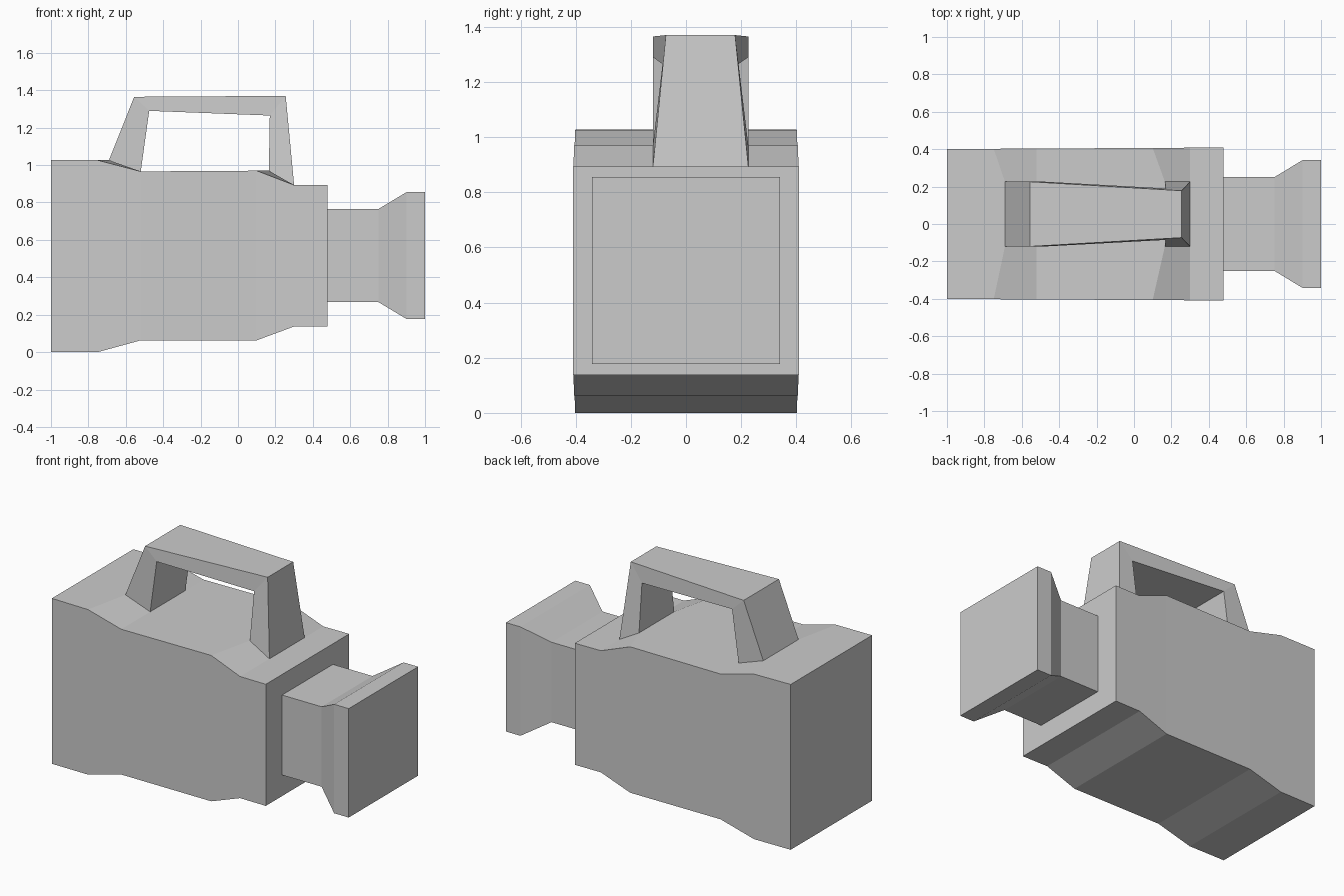
import bpy
import bmesh

if "Cube" in bpy.data.objects:
    bpy.data.objects.remove(bpy.data.objects["Cube"])


def loft(name, rings):
    """Skin a list of equal-length point rings and cap both ends."""
    bm = bmesh.new()
    rows = [[bm.verts.new(p) for p in ring] for ring in rings]
    for a, b in zip(rows, rows[1:]):
        n = len(a)
        for i in range(n):
            j = (i + 1) % n
            bm.faces.new((a[i], a[j], b[j], b[i]))
    bm.faces.new(rows[0])
    bm.faces.new(rows[-1])
    bmesh.ops.recalc_face_normals(bm, faces=bm.faces[:])
    mesh = bpy.data.meshes.new(name)
    bm.to_mesh(mesh)
    bm.free()
    obj = bpy.data.objects.new(name, mesh)
    bpy.context.collection.objects.link(obj)
    return obj


# Handle footprint across the body
Y0, Y1 = -0.12, 0.226

# Body: x at the sides, x along the handle strip, half width, bottom, top
stations = [
    (-1.0, -1.0, 0.40, 0.0, 1.028),
    (-0.75, -0.69, 0.402, 0.0, 1.026),
    (-0.52, -0.52, 0.404, 0.063, 0.966),
    (0.10, 0.165, 0.406, 0.063, 0.97),
    (0.30, 0.30, 0.408, 0.137, 0.893),
    (0.478, 0.478, 0.41, 0.137, 0.893),
]
loft("camera_body", [
    [(x, -w, lo), (x, w, lo), (x, w, hi), (xm, Y1, hi), (xm, Y0, hi), (x, -w, hi)]
    for x, xm, w, lo, hi in stations])

# Square lens hood: x, half width, bottom, top
loft("lens", [
    [(x, -w, lo), (x, w, lo), (x, w, hi), (x, -w, hi)]
    for x, w, lo, hi in [
        (0.46, 0.25, 0.268, 0.765),
        (0.75, 0.25, 0.268, 0.765),
        (0.90, 0.341, 0.178, 0.855),
        (1.0, 0.341, 0.178, 0.855)]])

# Carry handle: outer and inner corner as (x, z, y low, y high), roots sunk in body
corners = [
    ((-0.69, 0.996, Y0, Y1), (-0.52, 0.936, Y0, Y1)),
    ((-0.69, 1.026, Y0, Y1), (-0.52, 0.966, Y0, Y1)),
    ((-0.555, 1.365, Y0, Y1), (-0.475, 1.29, Y0, Y1)),
    ((0.255, 1.37, -0.073, 0.178), (0.17, 1.265, -0.085, 0.19)),
    ((0.30, 0.893, Y0, Y1), (0.165, 0.97, Y0, Y1)),
    ((0.30, 0.863, Y0, Y1), (0.165, 0.94, Y0, Y1)),
]
loft("carry_handle", [
    [(o[0], o[2], o[1]), (o[0], o[3], o[1]), (i[0], i[3], i[1]), (i[0], i[2], i[1])]
    for o, i in corners])
